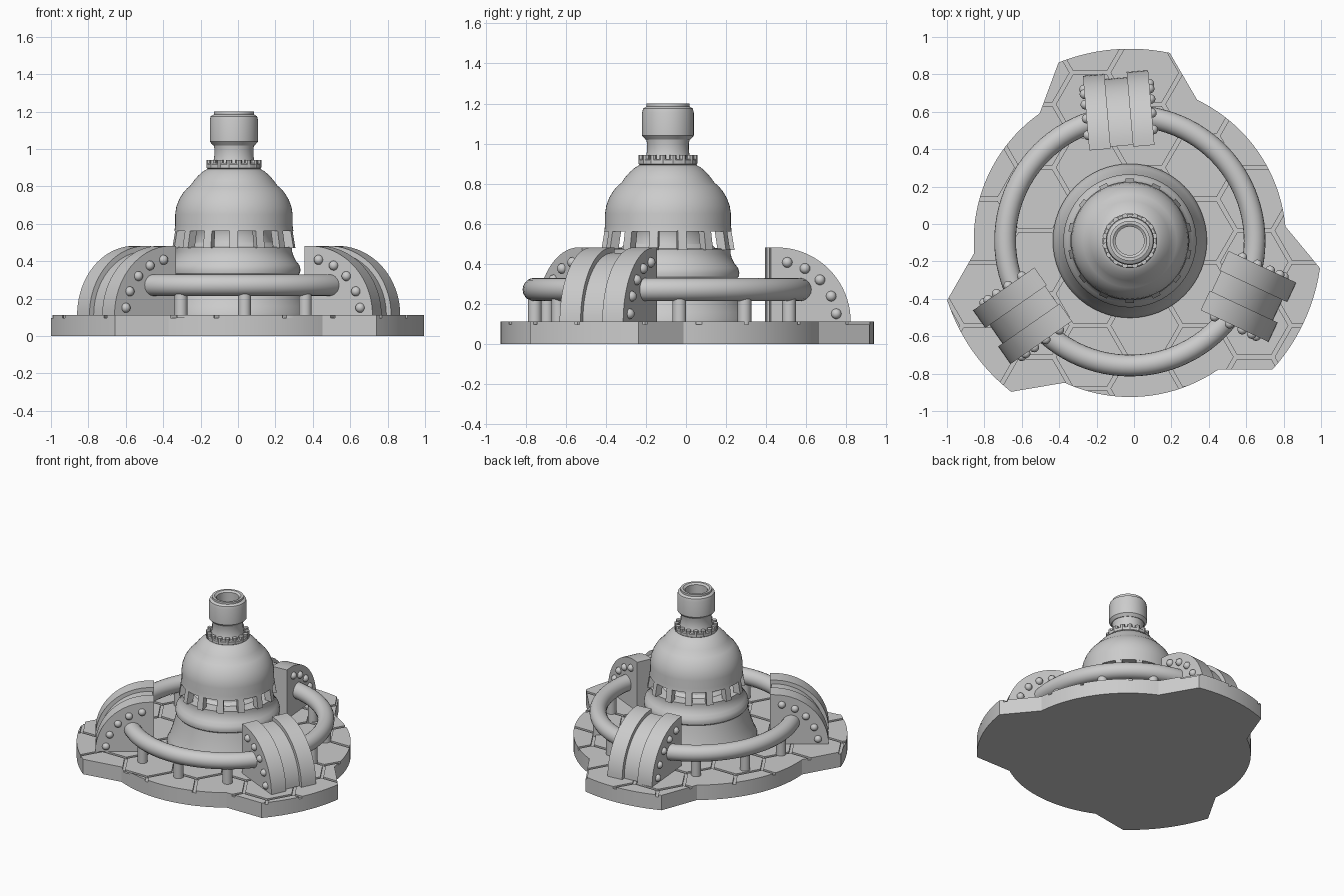
import bpy, bmesh
from math import sin, cos, pi, radians, sqrt
from mathutils import Matrix, Vector

if "Cube" in bpy.data.objects:
    bpy.data.objects.remove(bpy.data.objects["Cube"])

CX, CY = -0.022, -0.09            # axis of the tower
LOBES = [94.9, 214.9, 334.9]      # directions of the three lobes
BASE_Z, GROOVE_Z = 0.112, 0.097


def finish(name, bm, angle=30):
    bmesh.ops.recalc_face_normals(bm, faces=bm.faces)
    me = bpy.data.meshes.new(name)
    bm.to_mesh(me)
    bm.free()
    me.shade_smooth()
    me.set_sharp_from_angle(angle=radians(angle))
    ob = bpy.data.objects.new(name, me)
    bpy.context.collection.objects.link(ob)
    return ob


def add_prism(bm, pts, z0, z1, mat=Matrix()):
    lo = [bm.verts.new(mat @ Vector((x, y, z0))) for x, y in pts]
    hi = [bm.verts.new(mat @ Vector((x, y, z1))) for x, y in pts]
    n = len(pts)
    bm.faces.new(lo[::-1])
    bm.faces.new(hi)
    for i in range(n):
        bm.faces.new((lo[i], lo[(i + 1) % n], hi[(i + 1) % n], hi[i]))


def lathe(name, profile, seg=64, angle=30):
    """Revolve a closed (r, z) profile about the tower axis."""
    bm = bmesh.new()
    rings = []
    for r, z in profile:
        if r == 0:
            rings.append([bm.verts.new((CX, CY, z))] * seg)
        else:
            rings.append([bm.verts.new((CX + r * cos(2 * pi * k / seg), CY + r * sin(2 * pi * k / seg), z))
                          for k in range(seg)])
    for a, b in zip(rings, rings[1:] + rings[:1]):
        for k in range(seg):
            j = (k + 1) % seg
            quad = list(dict.fromkeys((a[k], a[j], b[j], b[k])))
            if len(quad) > 2:
                bm.faces.new(quad)
    return finish(name, bm, angle)


def polar(r, deg):
    return (CX + r * cos(radians(deg)), CY + r * sin(radians(deg)))


def clip(poly, hexagon):
    """Clip a polygon to a convex counter-clockwise hexagon."""
    for (ax, ay), (bx, by) in zip(hexagon, hexagon[1:] + hexagon[:1]):
        out = []
        side = lambda p: (bx - ax) * (p[1] - ay) - (by - ay) * (p[0] - ax)
        for p, q in zip(poly, poly[1:] + poly[:1]):
            sp, sq = side(p), side(q)
            if sp >= 0:
                out.append(p)
            if sp * sq < 0:
                t = sp / (sp - sq)
                out.append((p[0] + t * (q[0] - p[0]), p[1] + t * (q[1] - p[1])))
        poly = out
        if not poly:
            break
    return poly


# Base outline: round disc with three flared lobes
outline = []
for a in LOBES:
    outline.append(polar(0.835, a - 30.4))
    outline += [polar(1.027, a - 16.9 + 33.8 * i / 12) for i in range(13)]
    outline += [polar(0.835, a + 30.4 + 59.2 * i / 20) for i in range(20)]

bm = bmesh.new()
add_prism(bm, outline, 0, GROOVE_Z)
finish("base_slab", bm)

# Hexagonal paving tiles, cut to the base outline, with grooves between
A = 0.195
bm = bmesh.new()
for i in range(-5, 6):
    for j in range(-5, 6):
        hx = -0.235 + 1.5 * A * i
        hy = 0.64 + sqrt(3) * A * (j - 2 + 0.5 * (i % 2))
        tile = clip(outline, [(hx + (A - 0.012) * cos(k * pi / 3), hy + (A - 0.012) * sin(k * pi / 3))
                              for k in range(6)])
        if len(tile) > 2:
            add_prism(bm, tile, GROOVE_Z, BASE_Z)
finish("paving_tiles", bm)

# Ring pipe and its support posts
lathe("ring_pipe", [(0.667 + 0.058 * cos(t * pi / 10), 0.272 + 0.058 * sin(t * pi / 10)) for t in range(20)], 96)
bm = bmesh.new()
for a in LOBES:
    for d in (30, 60, 90):
        x, y = polar(0.667, a + d)
        add_prism(bm, [(x + 0.034 * cos(k * pi / 10), y + 0.034 * sin(k * pi / 10)) for k in range(20)],
                  GROOVE_Z, 0.25)
finish("ring_posts", bm)


# Quarter-round clamps: two flanges, a recessed middle band, domed rivets
def quarter(radius, inner):
    arc = [(0.53 + radius * cos(t * pi / 40), BASE_Z + radius * sin(t * pi / 40)) for t in range(21)]
    return arc + [(inner, BASE_Z + radius), (inner, BASE_Z)]


HALF, MID = 0.175, 0.06
for n, a in enumerate(LOBES, 1):
    spin = Matrix.Translation((CX, CY, 0)) @ Matrix.Rotation(radians(a), 4, 'Z')
    mat = spin @ Matrix.Rotation(pi / 2, 4, 'X')
    bm = bmesh.new()
    add_prism(bm, quarter(0.37, 0.50), -HALF, -MID, mat)
    add_prism(bm, quarter(0.37, 0.50), MID, HALF, mat)
    add_prism(bm, quarter(0.342, 0.51), -MID, MID, mat)
    finish(f"clamp_{n}", bm)
    bm = bmesh.new()
    for s in (-1, 1):
        for d in (80, 62, 44, 25, 7.5):
            pos = Vector((0.53 + 0.3 * cos(radians(d)), s * HALF, BASE_Z + 0.3 * sin(radians(d))))
            bmesh.ops.create_uvsphere(bm, u_segments=14, v_segments=8, radius=0.026,
                                      matrix=spin @ Matrix.Translation(pos))
    finish(f"clamp_rivets_{n}", bm, 60)

# Tower foot with the inner core seen through the windows
lathe("tower_foot", [(0, GROOVE_Z), (0.412, GROOVE_Z), (0.412, 0.125), (0.395, 0.16), (0.375, 0.22),
                     (0.358, 0.28), (0.347, 0.33), (0.354, 0.338), (0.356, 0.355), (0.35, 0.38),
                     (0.333, 0.40), (0.32, 0.425), (0.312, 0.45), (0.312, 0.475), (0.235, 0.48),
                     (0.215, 0.50), (0.208, 0.53), (0.215, 0.57), (0.23, 0.60), (0, 0.60)])

# Window pillars
bm = bmesh.new()
N = 14
for k in range(N):
    mid = 270 + 360 * k / N
    vs = [bm.verts.new((*polar(r, mid + d), z)) for z, r0, r1 in ((0.47, 0.285, 0.333), (0.585, 0.265, 0.314))
          for r, d in ((r0, -4), (r1, -4), (r1, 4), (r0, 4))]
    for f in ((3, 2, 1, 0), (4, 5, 6, 7), (0, 1, 5, 4), (1, 2, 6, 5), (2, 3, 7, 6), (3, 0, 4, 7)):
        bm.faces.new([vs[i] for i in f])
finish("window_pillars", bm)

# Bell dome
lathe("bell_dome", [(0, 0.59), (0.262, 0.59), (0.264, 0.562), (0.318, 0.562), (0.314, 0.59), (0.314, 0.65),
                    (0.308, 0.69), (0.293, 0.73), (0.272, 0.765), (0.25, 0.79), (0.232, 0.805),
                    (0.213, 0.832), (0.19, 0.858), (0.165, 0.88), (0.13, 0.90), (0, 0.90)])

# Neck flange with bolts
lathe("neck_flange", [(0, 0.89), (0.135, 0.89), (0.146, 0.898), (0.146, 0.918), (0.14, 0.924), (0, 0.924)])
bm = bmesh.new()
for k in range(16):
    x, y = polar(0.132, 22.5 * k + 11.25)
    add_prism(bm, [(x + 0.017 * cos(i * pi / 4), y + 0.017 * sin(i * pi / 4)) for i in range(8)], 0.90, 0.942)
finish("flange_bolts", bm)

# Neck and hollow top collar
lathe("neck", [(0, 0.92), (0.115, 0.92), (0.108, 0.94), (0.104, 0.97), (0.104, 1.0), (0.11, 1.03), (0, 1.03)])
lathe("top_collar", [(0, 1.02), (0.112, 1.02), (0.129, 1.04), (0.129, 1.155), (0.124, 1.175), (0.107, 1.185),
                     (0.107, 1.2), (0.09, 1.2), (0.076, 1.19), (0.076, 1.10), (0, 1.10)])
